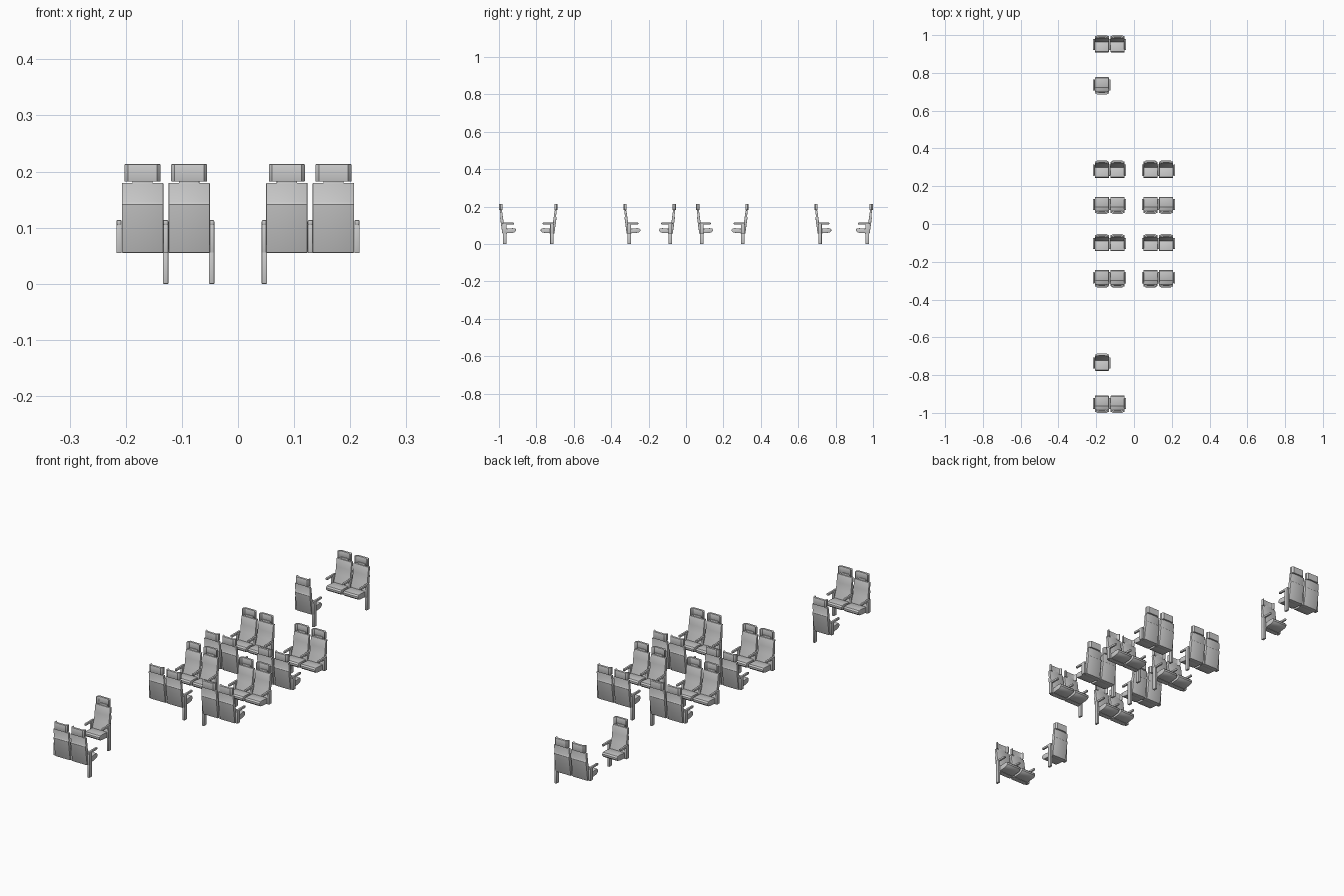
import bpy
import bmesh
from math import pi, radians
from mathutils import Vector

cube = bpy.data.objects.get("Cube")
if cube:
    bpy.data.objects.remove(cube)


def extrude(name, outline, axis, start, end, bevel):
    """Extrude a 2D outline along x (outline in y, z) or z (outline in x, y)."""
    bm = bmesh.new()
    if axis == "x":
        verts = [bm.verts.new((start, a, b)) for a, b in outline]
        shift = Vector((end - start, 0, 0))
    else:
        verts = [bm.verts.new((a, b, start)) for a, b in outline]
        shift = Vector((0, 0, end - start))
    face = bm.faces.new(verts)
    moved = bmesh.ops.extrude_face_region(bm, geom=[face])["geom"]
    bmesh.ops.translate(bm, vec=shift, verts=[v for v in moved if isinstance(v, bmesh.types.BMVert)])
    bmesh.ops.recalc_face_normals(bm, faces=bm.faces)
    sharp = [e for e in bm.edges if e.calc_face_angle(0) > radians(50)]
    bmesh.ops.bevel(bm, geom=sharp, offset=bevel, segments=2, profile=0.5,
                    affect="EDGES", clamp_overlap=True)
    bmesh.ops.recalc_face_normals(bm, faces=bm.faces)
    mesh = bpy.data.meshes.new(name)
    bm.to_mesh(mesh)
    bm.free()
    mesh.shade_smooth()
    mesh.set_sharp_from_angle(angle=radians(35))
    return mesh


def box(y0, y1, z0, z1):
    return [(y0, z0), (y1, z0), (y1, z1), (y0, z1)]


# Seat parts: rear of the headrest at y = 0, sitter faces +y
HALF = 0.0368
ARM = 0.0048

back_outline = [(0.005, 0.18), (0.009, 0.146), (0.006, 0.141), (0.018, 0.055),
                (0.04, 0.055), (0.036, 0.085), (0.025, 0.115), (0.021, 0.145), (0.016, 0.18)]
cushion_outline = [(0.03, 0.056), (0.07, 0.059), (0.084, 0.062), (0.091, 0.069),
                   (0.091, 0.077), (0.086, 0.083), (0.072, 0.084), (0.03, 0.08)]
head_half = [(0.026, 0), (0.032, 0.007), (0.032, 0.018), (0.028, 0.018), (0.023, 0.01)]
head_outline = head_half + [(-x, y) for x, y in reversed(head_half)]

parts = {
    "backrest": extrude("backrest", back_outline, "x", -HALF, HALF, 0.0015),
    "cushion": extrude("cushion", cushion_outline, "x", -HALF, HALF, 0.002),
    "headrest": extrude("headrest", head_outline, "z", 0.182, 0.213, 0.001),
    "headrest_neck": extrude("headrest_neck", box(0.007, 0.013, 0.174, 0.188), "x", -0.018, 0.018, 0.0005),
    "armrest_pad": extrude("armrest_pad", box(0.02, 0.08, 0.104, 0.114), "x", -ARM, ARM, 0.003),
    "armrest_post": extrude("armrest_post", box(0.022, 0.04, 0.055, 0.107), "x", -ARM, ARM, 0.0008),
    "leg": extrude("leg", box(0.022, 0.04, 0, 0.058), "x", -ARM, ARM, 0.0008),
}


def place(part, label, x, y, facing):
    obj = bpy.data.objects.new(f"{part}_{label}", parts[part])
    obj.location = (x, y, 0)
    obj.rotation_euler.z = 0 if facing > 0 else pi
    bpy.context.collection.objects.link(obj)


def bench(label, seats, arms, leg_x, y, facing):
    for i, x in enumerate(seats):
        for part in ("backrest", "cushion", "headrest", "headrest_neck"):
            place(part, f"{label}_{i}", x, y, facing)
    for i, x in enumerate(arms):
        for part in ("armrest_pad", "armrest_post"):
            place(part, f"{label}_{i}", x, y, facing)
    place("leg", label, leg_x, y, facing)


# Seat and armrest positions, from the aisle outwards
SEATS = (0.087, 0.17)
ARMS = (0.047, 0.129, 0.212)


def double(label, side, y, facing):
    bench(label, [side * x for x in SEATS], [side * x for x in ARMS], side * ARMS[0], y, facing)


# Facing groups, mirrored between the front and rear halves of the cabin
for end, half in ((-1, "front"), (1, "rear")):
    double(f"{half}_end", -1, end, -end)
    bench(f"{half}_single", [-SEATS[1]], [-ARMS[1], -ARMS[2]], -ARMS[1], end * 0.686, end)
    for side, name in ((-1, "right"), (1, "left")):
        double(f"{half}_outer_{name}", side, end * 0.335, -end)
        double(f"{half}_inner_{name}", side, end * 0.053, end)
